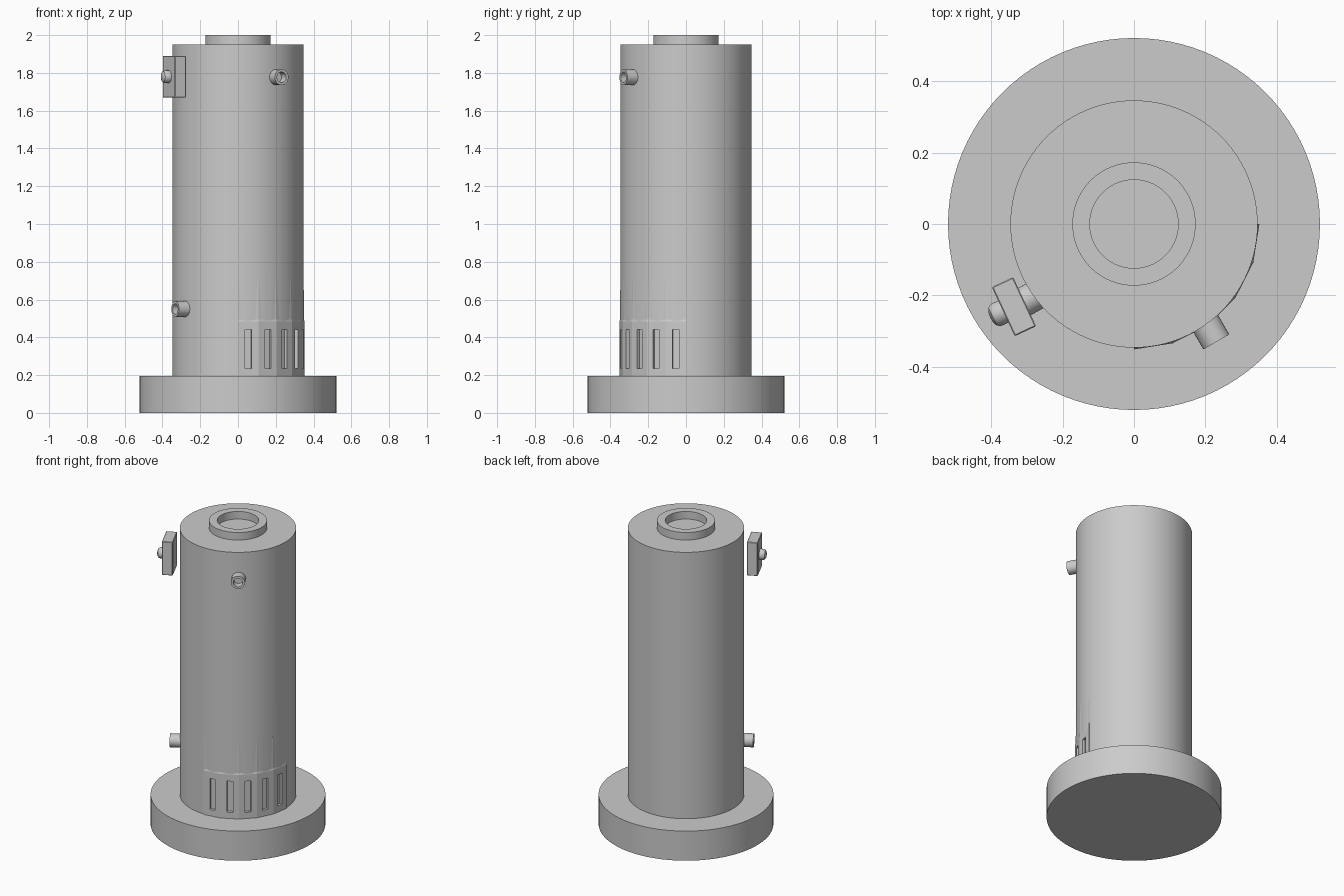
import bpy, bmesh, math
from mathutils import Matrix, Vector

if "Cube" in bpy.data.objects:
    bpy.data.objects.remove(bpy.data.objects["Cube"])


def make(name, bm, smooth=True):
    bmesh.ops.recalc_face_normals(bm, faces=bm.faces)
    me = bpy.data.meshes.new(name)
    bm.to_mesh(me)
    bm.free()
    ob = bpy.data.objects.new(name, me)
    bpy.context.collection.objects.link(ob)
    if smooth:
        bpy.context.view_layer.objects.active = ob
        ob.select_set(True)
        bpy.ops.object.shade_smooth_by_angle(angle=math.radians(35))
        ob.select_set(False)
    return ob


def lathe(name, profile, sides=96, closed=False):
    """Revolve (r, z) points around z; open profiles start and end on the axis."""
    bm = bmesh.new()
    vs = [bm.verts.new((r, 0, z)) for r, z in profile]
    pairs = list(zip(vs, vs[1:])) + ([(vs[-1], vs[0])] if closed else [])
    edges = [bm.edges.new(p) for p in pairs]
    bmesh.ops.spin(bm, geom=vs + edges, axis=(0, 0, 1), cent=(0, 0, 0),
                   angle=math.tau, steps=sides)
    bmesh.ops.remove_doubles(bm, verts=bm.verts, dist=1e-5)
    return make(name, bm)


def aim(ob, loc, deg):
    """Point the part's local z outward along a horizontal heading."""
    a = math.radians(deg)
    ob.matrix_world = (Matrix.Translation(loc) @ Matrix.Rotation(a, 4, 'Z')
                       @ Matrix.Rotation(math.pi / 2, 4, 'Y'))


# base, tank and top collar
lathe("base", [(0, 0), (0.522, 0), (0.522, 0.195), (0, 0.195)])
tank = lathe("tank", [(0, 0.19), (0.347, 0.19), (0.347, 1.95), (0, 1.95)])
lathe("top_collar", [(0.124, 1.945), (0.173, 1.945), (0.173, 2.0), (0.124, 2.0)],
      closed=True)

# faceted vent panel wrapped around the front right quarter
bm = bmesh.new()
outline = [(0.335, 0.192), (0.352, 0.192), (0.352, 0.485), (0.349, 0.495),
           (0.3478, 0.7), (0.335, 0.7)]
columns = []
for i in range(6):
    a = math.radians(-90 + 18 * i)
    columns.append([bm.verts.new((r * math.cos(a), r * math.sin(a), z)) for r, z in outline])
n = len(outline)
for c, d in zip(columns, columns[1:]):
    for j in range(n):
        bm.faces.new((c[j], d[j], d[(j + 1) % n], c[(j + 1) % n]))
bm.faces.new(columns[0])
bm.faces.new(columns[-1])
panel = make("vent_panel", bm, smooth=False)

# vent slots, one per facet
bm = bmesh.new()
for i in range(5):
    m = (Matrix.Rotation(math.radians(-81 + 18 * i), 4, 'Z')
         @ Matrix.Translation((0.355, 0, 0.338))
         @ Matrix.Diagonal((0.05, 0.036, 0.205, 1)))
    bmesh.ops.create_cube(bm, size=1, matrix=m)
cutter = make("slot_cutter", bm, smooth=False)
cutter.hide_render = True
cutter.hide_set(True)
for ob in (tank, panel):
    mod = ob.modifiers.new("slots", 'BOOLEAN')
    mod.operation = 'DIFFERENCE'
    mod.solver = 'EXACT'
    mod.object = cutter
    # keep the cut ahead of any smoothing modifier
    ob.modifiers.move(len(ob.modifiers) - 1, 0)

# short open pipe fittings
pipe = [(0, -0.035), (0.042, -0.035), (0.042, 0.03), (0.028, 0.03), (0.028, -0.02), (0, -0.02)]
aim(lathe("upper_outlet", pipe, 32), (0.216, -0.305, 1.777), -60)
aim(lathe("lower_outlet", pipe, 32), (-0.306, -0.217, 0.55), 209)

# control box standing just off the tank, with its knob
heading = 205
a = math.radians(heading)
out = Vector((math.cos(a), math.sin(a), 0))
centre = Vector((-0.337, -0.232, 1.78))
bm = bmesh.new()
bmesh.ops.create_cube(bm, size=1, matrix=Matrix.Diagonal((0.22, 0.152, 0.066, 1)))
bmesh.ops.bevel(bm, geom=bm.edges[:], offset=0.003, segments=1, affect='EDGES')
aim(make("control_box", bm, smooth=False), centre, heading)
knob = lathe("control_knob", [(0, 0), (0.034, 0), (0.034, 0.024), (0.028, 0.035),
                              (0.015, 0.041), (0, 0.042)], 32)
aim(knob, centre + out * 0.031, heading)
